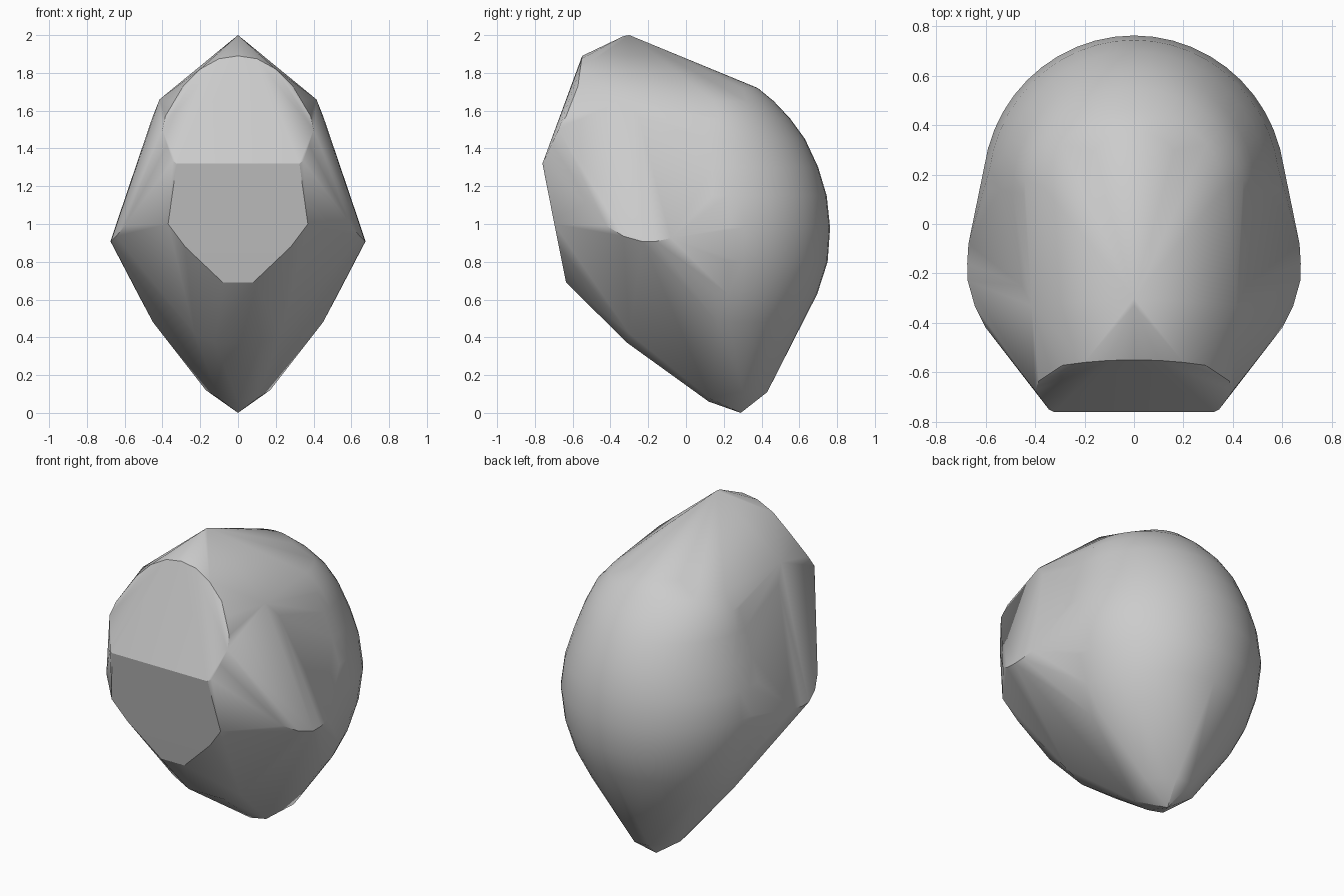
import bpy, bmesh, math

if "Cube" in bpy.data.objects:
    bpy.data.objects.remove(bpy.data.objects["Cube"], do_unlink=True)

# Plain grey surface
grey = bpy.data.materials.new("plain_grey")
grey.use_nodes = True
colour = (0.6, 0.6, 0.6, 1)
grey.diffuse_color = colour
grey.node_tree.nodes["Principled BSDF"].inputs["Base Color"].default_value = colour

# Rounded back: height, rearmost y, half width, centre y of each section
dome_sections = [
    (0.48, 0.615, 0.45, 0.17), (0.63, 0.695, 0.53, 0.15), (0.8, 0.75, 0.585, 0.145),
    (0.98, 0.763, 0.612, 0.145), (1.15, 0.745, 0.59, 0.14), (1.3, 0.70, 0.543, 0.14),
    (1.45, 0.63, 0.492, 0.13), (1.56, 0.55, 0.445, 0.12), (1.65, 0.465, 0.37, 0.1),
    (1.72, 0.38, 0.23, 0.1),
]
# Landmarks on the +x half
crest = [(0, -0.33, 1.995), (0, -0.3, 2.0)]
shoulder = [(0.415, -0.33, 1.66), (0.453, -0.25, 1.565)]
brow = [(0, -0.55, 1.89), (0.1, -0.552, 1.875), (0.2, -0.56, 1.82), (0.29, -0.572, 1.73),
        (0.34, -0.585, 1.655), (0.385, -0.635, 1.57), (0.4, -0.675, 1.5),
        (0.375, -0.71, 1.42), (0.345, -0.75, 1.335), (0.325, -0.76, 1.32)]
front_plate = [(0.37, -0.697, 1.0), (0.28, -0.673, 0.88), (0.08, -0.635, 0.69),
               (0.405, -0.64, 1.04), (0.39, -0.668, 1.25)]
cheek = [(0.6, -0.42, 0.99), (0.645, -0.33, 0.935), (0.673, -0.23, 0.907),
         (0.675, -0.16, 0.908), (0.67, -0.08, 0.925)]
base = [(0, 0.29, 0), (0, 0.12, 0.06), (0.1, 0.13, 0.075), (0.05, 0.43, 0.11),
        (0.17, 0.3, 0.12), (0.12, -0.31, 0.37), (0.23, -0.3, 0.42)]

points = crest + shoulder + brow + front_plate + cheek + base
steps = 12
for z, back, width, centre in dome_sections:
    for i in range(steps + 1):
        a = math.pi / 2 * i / steps
        points.append((width * math.sin(a), centre + (back - centre) * math.cos(a), z))

# Mirror the landmarks and wrap them in one convex skin
bm = bmesh.new()
for x, y, z in points:
    for side in ((1, -1) if x > 0.001 else (1,)):
        bm.verts.new((side * x, y, z))
bmesh.ops.convex_hull(bm, input=bm.verts[:], use_existing_faces=False)
loose = [v for v in bm.verts if not v.link_faces]
bmesh.ops.delete(bm, geom=loose, context="VERTS")
bmesh.ops.holes_fill(bm, edges=[e for e in bm.edges if e.is_boundary], sides=0)
bmesh.ops.recalc_face_normals(bm, faces=bm.faces[:])

mesh = bpy.data.meshes.new("faceted_shell")
bm.to_mesh(mesh)
bm.free()
mesh.materials.append(grey)
shell = bpy.data.objects.new("faceted_shell", mesh)
bpy.context.collection.objects.link(shell)

# Soft shading with crisp front plates
bpy.ops.object.select_all(action="DESELECT")
shell.select_set(True)
bpy.context.view_layer.objects.active = shell
bpy.ops.object.shade_smooth_by_angle(angle=math.radians(30))
